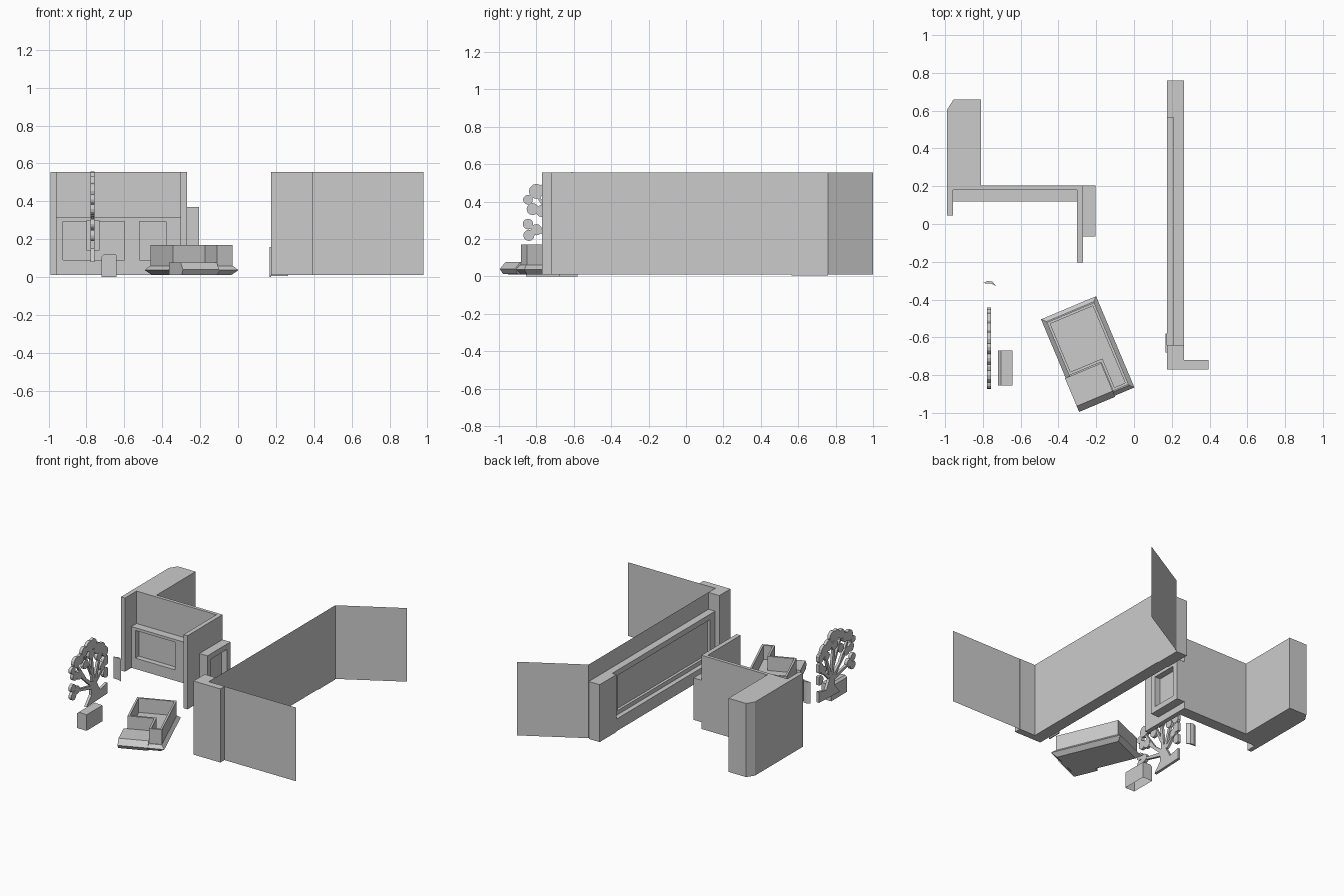
import bpy, bmesh, math
from mathutils import Matrix, Vector

if "Cube" in bpy.data.objects:
    bpy.data.objects.remove(bpy.data.objects["Cube"])


def new_object(name, bm, matrix=None):
    bmesh.ops.recalc_face_normals(bm, faces=bm.faces)
    me = bpy.data.meshes.new(name)
    bm.to_mesh(me)
    bm.free()
    ob = bpy.data.objects.new(name, me)
    bpy.context.collection.objects.link(ob)
    if matrix:
        ob.matrix_world = matrix
    return ob


def add_loft(bm, rings, caps=True):
    """Join equal-length rings of 3D points into a closed solid."""
    rings = [[bm.verts.new(p) for p in r] for r in rings]
    n = len(rings[0])
    for a, b in zip(rings, rings[1:]):
        for i in range(n):
            j = (i + 1) % n
            bm.faces.new((a[i], a[j], b[j], b[i]))
    if caps:
        bm.faces.new(rings[0][::-1])
        bm.faces.new(rings[-1])


def prism(name, outline, z0, z1, matrix=None):
    bm = bmesh.new()
    add_loft(bm, [[(x, y, z) for x, y in outline] for z in (z0, z1)])
    return new_object(name, bm, matrix)


def rect(x0, x1, y0, y1):
    return [(x0, y0), (x1, y0), (x1, y1), (x0, y1)]


def box(name, x, y, z, matrix=None):
    return prism(name, rect(*x, *y), *z, matrix)


def cut(target, name, x, y, z):
    cutter = box(name, x, y, z)
    cutter.hide_render = True
    cutter.hide_viewport = True
    mod = target.modifiers.new(name, 'BOOLEAN')
    mod.operation = 'DIFFERENCE'
    mod.solver = 'EXACT'
    mod.object = cutter


def sheet(name, a, b, z0=0.01, z1=0.555):
    bm = bmesh.new()
    bm.faces.new([bm.verts.new(p) for p in
                  ((*a, z0), (*b, z0), (*b, z1), (*a, z1))])
    return new_object(name, bm)


# Left wall with side wings and a rear block
prism("left_wall", [(-.99, .045), (-.957, .045), (-.957, .18), (-.303, .18),
                    (-.303, -.205), (-.27, -.205), (-.27, .205), (-.81, .205),
                    (-.81, .66), (-.955, .66), (-.99, .605)], 0.01, 0.555)
ledge = box("left_ledge", (-.957, -.303), (.12, .18), (.01, .315))
cut(ledge, "ledge_recess_wide", (-.925, -.6), (.05, .16), (.09, .295))
cut(ledge, "ledge_recess_narrow", (-.52, -.38), (.05, .16), (.09, .295))
side = box("side_cabinet", (-.27, -.205), (-.065, .205), (.06, .37))
cut(side, "side_recess", (-.25, -.1), (-.025, .165), (.1, .33))

# Right wall: backing sheets, end columns, recessed counter
sheet("wall_sheet", (.265, -.72), (.265, .76))
sheet("front_sheet", (.395, -.722), (.98, -.722))
sheet("back_sheet", (.265, .76), (.685, 1.0))
prism("front_column", [(.175, -.77), (.395, -.77), (.395, -.72), (.264, -.72),
                       (.264, -.64), (.175, -.64)], .01, .555)
box("back_column", (.175, .264), (.565, .76), (.005, .43))
counter = box("long_panel", (.21, .264), (-.64, .565), (.1, .43))
cut(counter, "long_recess", (.1, .23), (-.58, .5), (.13, .39))
box("long_base", (.175, .264), (-.64, .565), (.01, .1))
box("small_plate", (.166, .175), (-.68, -.58), (0, .16))

# Rotated plinth with an L-shaped open box and a front step
M = Matrix.Translation((-.245, -.685, 0)) @ Matrix.Rotation(math.radians(22.8), 4, 'Z')
bm = bmesh.new()
rings = []
for inset, z in ((.03, .01), (0, .037), (.022, .06), (.022, .045)):
    i = inset
    rings.append([(x, y, z) for x, y in rect(-.158 + i, .158 - i, -.262 + i, .262 - i)])
add_loft(bm, rings[:3])
new_object("plinth", bm, M)

outer = [(-.136, -.07), (.047, -.07), (.047, -.235), (.136, -.235), (.136, .235), (-.136, .235)]
inner = [(-.122, -.055), (.061, -.055), (.061, -.221), (.122, -.221), (.122, .221), (-.122, .221)]
bm = bmesh.new()
add_loft(bm, [[(*p, .055) for p in outer], [(*p, .17) for p in outer],
              [(*p, .17) for p in inner], [(*p, .065) for p in inner]])
new_object("open_box", bm, M)

bm = bmesh.new()
add_loft(bm, [[(*p, z) for p in rect(-.162, .045, y0, -.075)]
              for y0, z in ((-.25, .012), (-.268, .04), (-.235, .078))])
new_object("front_step", bm, M)

# Flat cut-out tree, standing in the y-z plane
bm = bmesh.new()
EDGE = -.442


def slab(points, half):
    pts = []
    for y, z in points:
        p = (min(y, EDGE), z)
        if not pts or p != pts[-1]:
            pts.append(p)
    add_loft(bm, [[(-.768 + s * half, y, z) for y, z in pts] for s in (-1, 1)])


def branch(a, b, w0, w1):
    a, b = Vector(a), Vector(b)
    n = (b - a).normalized().orthogonal()
    slab([a + n * w0, b + n * w1, b - n * w1, a - n * w0], .009)


slab([(-.69, .08), (-.445, .09), (-.445, .17), (-.53, .15), (-.58, .24),
      (-.63, .24), (-.63, .15)], .010)
for end, start, w in [((-.83, .25), (-.61, .2), .014), ((-.76, .34), (-.62, .22), .014),
                      ((-.80, .44), (-.7, .29), .011), ((-.63, .5), (-.605, .22), .016),
                      ((-.52, .43), (-.59, .22), .015), ((-.46, .33), (-.57, .23), .012),
                      ((-.70, .46), (-.62, .3), .010)]:
    branch(start, end, w, .007)
blobs = [(-.84, .22, .03), (-.845, .28, .028), (-.80, .25, .03), (-.82, .36, .032),
         (-.845, .41, .026), (-.77, .35, .033), (-.80, .455, .04), (-.755, .46, .035),
         (-.71, .5, .035), (-.65, .515, .04), (-.61, .52, .038), (-.63, .45, .035),
         (-.56, .47, .04), (-.51, .45, .04), (-.54, .40, .03), (-.47, .41, .035),
         (-.46, .34, .035), (-.50, .31, .03), (-.70, .40, .032), (-.46, .25, .035)]
for y, z, r in blobs:
    slab([(y + r * math.cos(a * math.tau / 12), z + r * math.sin(a * math.tau / 12))
          for a in range(12)], .0115)
new_object("flat_tree", bm)

# Curved leaf plate behind the tree
prism("leaf_plate", [(-.80, -.313), (-.775, -.302), (-.75, -.305), (-.73, -.328),
                     (-.755, -.316)], .14, .30)

# Small planter box with one sloped edge, open underneath
bm = bmesh.new()
profile = [(-.72, 0), (-.72, .108), (-.705, .122), (-.642, .118), (-.642, 0)]
add_loft(bm, [[(x, y, z) for x, z in profile] for y in (-.855, -.67)])
base = [f for f in bm.faces if all(v.co.z < .001 for v in f.verts)]
bmesh.ops.delete(bm, geom=base, context='FACES_ONLY')
new_object("planter_box", bm)
